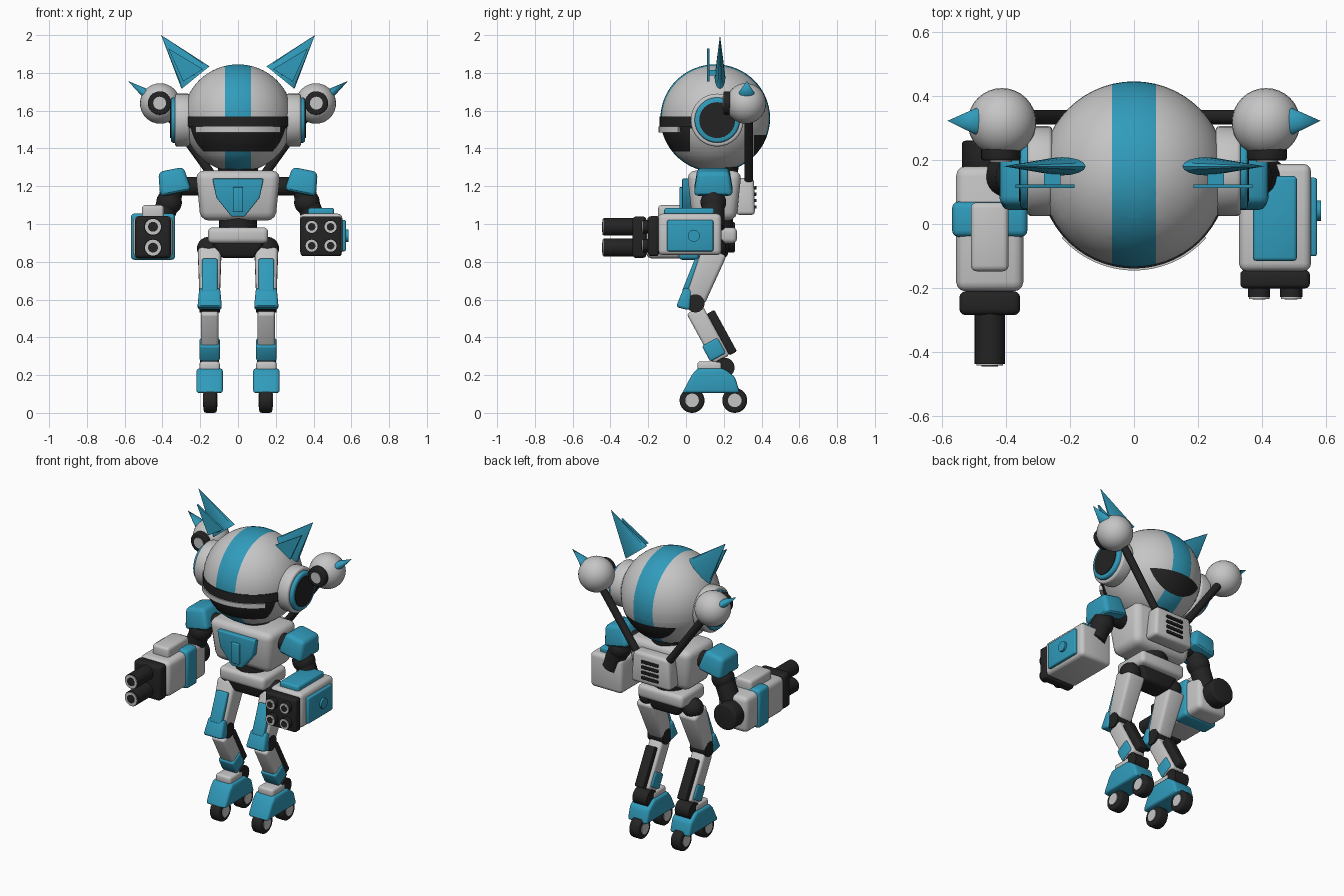
import bpy, bmesh, math
from mathutils import Vector, Matrix

if "Cube" in bpy.data.objects:
    bpy.data.objects.remove(bpy.data.objects["Cube"], do_unlink=True)


def material(name, rgb):
    m = bpy.data.materials.new(name)
    m.use_nodes = True
    m.diffuse_color = (*rgb, 1)
    m.node_tree.nodes["Principled BSDF"].inputs["Base Color"].default_value = (*rgb, 1)
    return m


GREY = material("light grey", (0.56, 0.56, 0.56))
TEAL = material("teal", (0.03, 0.33, 0.5))
BLACK = material("near black", (0.017, 0.017, 0.017))
parts = []


def finish(name, bm, mats, loc=(0, 0, 0), rot=(0, 0, 0)):
    bmesh.ops.recalc_face_normals(bm, faces=bm.faces)
    me = bpy.data.meshes.new(name)
    bm.to_mesh(me)
    bm.free()
    for m in mats:
        me.materials.append(m)
    ob = bpy.data.objects.new(name, me)
    ob.location, ob.rotation_euler = loc, rot
    bpy.context.collection.objects.link(ob)
    parts.append(ob)
    return ob


def soften(bm, width):
    if width:
        edges = [e for e in bm.edges if e.calc_face_angle(0) > 0.5]
        bmesh.ops.bevel(bm, geom=edges, offset=width, segments=3, profile=0.5, affect='EDGES')


def box(name, mat, loc, size, bevel=0.02, rot=(0, 0, 0), top=(1, 1), bottom=(1, 1)):
    bm = bmesh.new()
    bmesh.ops.create_cube(bm, size=1)
    for v in bm.verts:
        k = top if v.co.z > 0 else bottom
        v.co = Vector((v.co.x * size[0] * k[0], v.co.y * size[1] * k[1], v.co.z * size[2]))
    soften(bm, bevel)
    return finish(name, bm, [mat], loc, rot)


def rod(name, mat, a, b, r1, r2=None, flat=(1, 1), bevel=0, sides=32):
    a, b = Vector(a), Vector(b)
    bm = bmesh.new()
    bmesh.ops.create_cone(bm, cap_ends=True, segments=sides, radius1=r1,
                          radius2=r1 if r2 is None else r2, depth=(b - a).length)
    soften(bm, bevel)
    turn = (b - a).to_track_quat('Z', 'Y').to_matrix().to_4x4()
    bm.transform(turn @ Matrix.Diagonal((flat[0], flat[1], 1, 1)))
    return finish(name, bm, [mat], (a + b) / 2)


def ball(name, mat, loc, r):
    bm = bmesh.new()
    bmesh.ops.create_uvsphere(bm, u_segments=32, v_segments=16, radius=r)
    return finish(name, bm, [mat], loc)


def prism(name, mat, pts, place, depth, bevel=0):
    """Outline pts mapped by place(u, v), extruded by the depth vector."""
    bm = bmesh.new()
    face = bm.faces.new([bm.verts.new(place(u, v)) for u, v in pts])
    new = bmesh.ops.extrude_face_region(bm, geom=[face])["geom"]
    bmesh.ops.translate(bm, vec=depth, verts=[v for v in new if isinstance(v, bmesh.types.BMVert)])
    bmesh.ops.recalc_face_normals(bm, faces=bm.faces)
    soften(bm, bevel)
    return finish(name, bm, [mat])


def muzzle(name, x, y, z, r):
    rod(name + "_rim", GREY, (x, y, z), (x, y - 0.008, z), r)
    rod(name + "_bore", BLACK, (x, y, z), (x, y - 0.01, z), r * 0.62)


# Head: sphere cut along stripe and visor borders, then coloured by region
bm = bmesh.new()
bmesh.ops.create_uvsphere(bm, u_segments=56, v_segments=32, radius=0.29)
bm.transform(Matrix.Translation((0, 0.155, 1.56)) @ Matrix.Diagonal((1, 1, 0.983, 1)))
cuts = [(0, -0.068), (0, 0.068), (1, 0.02), (1, 0.08), (1, 0.36),
        (2, 1.36), (2, 1.385), (2, 1.47), (2, 1.505), (2, 1.57)]
for axis, at in cuts:
    n = Vector((0, 0, 0))
    n[axis] = 1
    bmesh.ops.bisect_plane(bm, geom=bm.verts[:] + bm.edges[:] + bm.faces[:],
                           plane_co=n * at, plane_no=n, dist=1e-5)
for f in bm.faces:
    x, y, z = f.calc_center_median()
    visor = (1.505 < z < 1.57 and y < 0.08) or (1.385 < z < 1.505 and y < 0.02)
    nape = 1.36 < z < 1.47 and y > 0.36
    f.material_index = 2 if visor or nape else 1 if abs(x) < 0.068 else 0
finish("head", bm, [GREY, TEAL, BLACK])


# Curved brims over the visor
def arc_strip(name, mat, r0, r1, half_angle, z0, z1):
    arc = [half_angle * (i / 12 - 1) for i in range(25)]
    pts = [(r1 * math.sin(t), -r1 * math.cos(t)) for t in arc]
    pts += [(r0 * math.sin(t), -r0 * math.cos(t)) for t in reversed(arc)]
    prism(name, mat, pts, lambda u, v: (u, v + 0.155, z0), (0, 0, z1 - z0))


arc_strip("visor_band", BLACK, 0.27, 0.294, 1.3, 1.515, 1.57)
arc_strip("visor_bar", GREY, 0.26, 0.3, 0.85, 1.485, 1.515)
rod("neck", BLACK, (0, 0.17, 1.25), (0, 0.17, 1.37), 0.1, 0.12)

# Torso, chest plate and backpack
box("torso", GREY, (0, 0.15, 1.15), (0.45, 0.29, 0.265), 0.045, bottom=(0.88, 0.8))
chest = [(-0.135, 1.24), (0.135, 1.24), (0.115, 1.14), (0.035, 1.04), (-0.035, 1.04), (-0.115, 1.14)]
prism("chest_plate", TEAL, chest, lambda u, v: (u, -0.02, v), (0, 0.07, 0), 0.006)
box("chest_badge", TEAL, (0, -0.022, 1.13), (0.055, 0.025, 0.13), 0.005)
box("backpack", GREY, (0, 0.315, 1.145), (0.28, 0.1, 0.195), 0.02, top=(0.9, 0.9))
for i in range(4):
    box("backpack_vent", BLACK, (0, 0.367, 1.09 + i * 0.034), (0.12, 0.015, 0.017), 0.004)

# Waist and pelvis
rod("waist_joint", BLACK, (0, 0.15, 0.95), (0, 0.15, 1.05), 0.1)
box("waist", GREY, (0, 0.15, 0.94), (0.32, 0.24, 0.085), 0.025)
box("pelvis", BLACK, (0, 0.15, 0.87), (0.3, 0.17, 0.1), 0.02, bottom=(0.6, 0.8))

for s, side in ((1, "left_"), (-1, "right_")):
    # Ear discs and horns
    for n, m, x, r in (("ear_cup", GREY, 0.333, 0.14), ("ear_ring", TEAL, 0.355, 0.12),
                       ("ear_disc", BLACK, 0.359, 0.095)):
        rod(side + n, m, (s * 0.255, 0.165, 1.55), (s * x, 0.165, 1.55), r,
            bevel=0 if m is BLACK else 0.012)
    rod(side + "horn", TEAL, (s * 0.225, 0.18, 1.775), (s * 0.407, 0.18, 2.0), 0.095, 0, (0.3, 1), sides=16)
    plate = [(0.29, 1.755), (0.185, 1.82), (0.37, 1.93)]
    prism(side + "horn_plate", TEAL, plate, lambda u, v: (s * u, 0.112, v), (0, 0.012, 0))
    box(side + "horn_plate_stem", TEAL, (s * 0.255, 0.15, 1.8), (0.05, 0.06, 0.03), 0)

    # Sensor pods on struts
    ball(side + "pod", GREY, (s * 0.412, 0.317, 1.638), 0.107)
    rod(side + "pod_lens", BLACK, (s * 0.415, 0.26, 1.64), (s * 0.415, 0.198, 1.64), 0.062, bevel=0.008)
    rod(side + "pod_lens_centre", GREY, (s * 0.415, 0.2, 1.64), (s * 0.415, 0.194, 1.64), 0.034)
    rod(side + "pod_spike", TEAL, (s * 0.48, 0.32, 1.685), (s * 0.582, 0.322, 1.757), 0.047, 0, (1, 0.6))
    rod(side + "pod_strut", BLACK, (s * 0.12, 0.333, 1.235), (s * 0.39, 0.333, 1.61), 0.023)

    # Shoulder and arm
    box(side + "shoulder", TEAL, (s * 0.342, 0.145, 1.225), (0.17, 0.21, 0.13), 0.025,
        (0, s * 0.2, 0), top=(0.8, 0.8))
    rod(side + "shoulder_joint", BLACK, (s * 0.2, 0.145, 1.2), (s * 0.3, 0.145, 1.2), 0.05)
    rod(side + "upper_arm", BLACK, (s * 0.345, 0.145, 1.2), (s * 0.37, 0.145, 1.1), 0.06)
    ball(side + "elbow", BLACK, (s * 0.365, 0.145, 1.115), 0.068)
    rod(side + "forearm", BLACK, (s * 0.37, 0.145, 1.11), (s * 0.42, 0.145, 0.98), 0.06)

    # Upper leg
    ball(side + "hip", BLACK, (s * 0.155, 0.15, 0.87), 0.062)
    box(side + "thigh", GREY, (s * 0.15, 0.1, 0.725), (0.125, 0.135, 0.285), 0.02,
        (-0.38, 0, 0), bottom=(0.85, 0.8))
    box(side + "thigh_plate", TEAL, (s * 0.15, 0.027, 0.725), (0.082, 0.03, 0.19), 0.008, (-0.38, 0, 0))
    rod(side + "knee_joint", BLACK, (s * 0.095, 0.05, 0.58), (s * 0.205, 0.05, 0.58), 0.048)
    box(side + "knee_pad", TEAL, (s * 0.15, -0.003, 0.605), (0.13, 0.075, 0.11), 0.015,
        (-0.25, 0, 0), top=(0.85, 0.6))

    # Lower leg
    box(side + "shin", GREY, (s * 0.15, 0.117, 0.415), (0.092, 0.095, 0.3), 0.015, (0.5, 0, 0))
    box(side + "shin_cuff", TEAL, (s * 0.15, 0.148, 0.335), (0.108, 0.095, 0.095), 0.012, (0.5, 0, 0))
    box(side + "calf_piston", BLACK, (s * 0.15, 0.19, 0.425), (0.06, 0.045, 0.25), 0.008, (0.5, 0, 0))
    rod(side + "ankle_joint", BLACK, (s * 0.1, 0.205, 0.24), (s * 0.2, 0.205, 0.24), 0.052)
    box(side + "ankle_block", GREY, (s * 0.15, 0.125, 0.245), (0.108, 0.13, 0.055), 0.015)

    # Foot and wheels
    foot = [(-0.02, 0.105), (0.285, 0.105), (0.26, 0.19), (0.2, 0.235), (0.06, 0.235), (0.03, 0.2)]
    prism(side + "foot", TEAL, foot, lambda u, v: (s * 0.15 - 0.07, u, v), (0.14, 0, 0), 0.015)
    for end, y in (("front", 0.032), ("rear", 0.258)):
        c = s * 0.147
        rod(side + end + "_wheel", BLACK, (c - 0.035, y, 0.066), (c + 0.035, y, 0.066), 0.066, bevel=0.014)
        rod(side + end + "_hub", GREY, (c - 0.039, y, 0.066), (c + 0.039, y, 0.066), 0.036)

# Right arm: twin barrel cannon
X = -0.45
box("cannon_body", GREY, (X, -0.015, 0.93), (0.21, 0.39, 0.225), 0.03)
box("cannon_band", TEAL, (X, 0.015, 0.933), (0.235, 0.11, 0.245), 0.02)
box("cannon_top_plate", GREY, (X, -0.04, 1.06), (0.118, 0.215, 0.08), 0.018)
box("cannon_collar", BLACK, (X, -0.247, 0.93), (0.19, 0.075, 0.22), 0.02)
rod("cannon_rear_cap", BLACK, (X - 0.005, 0.16, 0.93), (X - 0.005, 0.26, 0.93), 0.082, bevel=0.012)
for z in (0.985, 0.875):
    rod("cannon_barrel", BLACK, (X, -0.25, z), (X, -0.436, z), 0.047)
    muzzle("cannon", X, -0.434, z, 0.042)

# Left arm: four tube launcher
X = 0.44
box("launcher_body", GREY, (X, 0.02, 0.945), (0.225, 0.335, 0.22), 0.025)
box("launcher_front", BLACK, (X, -0.172, 0.935), (0.217, 0.057, 0.21), 0.014)
box("launcher_top_plate", TEAL, (X, 0.017, 1.06), (0.137, 0.265, 0.05), 0.012)
box("launcher_side_plate", TEAL, (0.555, 0.022, 0.938), (0.032, 0.245, 0.165), 0.008)
rod("launcher_boss", TEAL, (0.56, 0.042, 0.938), (0.584, 0.042, 0.938), 0.032, sides=12)
for x in (X - 0.05, X + 0.05):
    for z in (0.985, 0.885):
        rod("launcher_tube", BLACK, (x, -0.19, z), (x, -0.228, z), 0.035)
        muzzle("launcher", x, -0.226, z, 0.032)

# Smooth shading with crisp edges
bpy.ops.object.select_all(action='DESELECT')
for ob in parts:
    ob.select_set(True)
bpy.context.view_layer.objects.active = parts[0]
bpy.ops.object.shade_smooth_by_angle(angle=math.radians(32))
